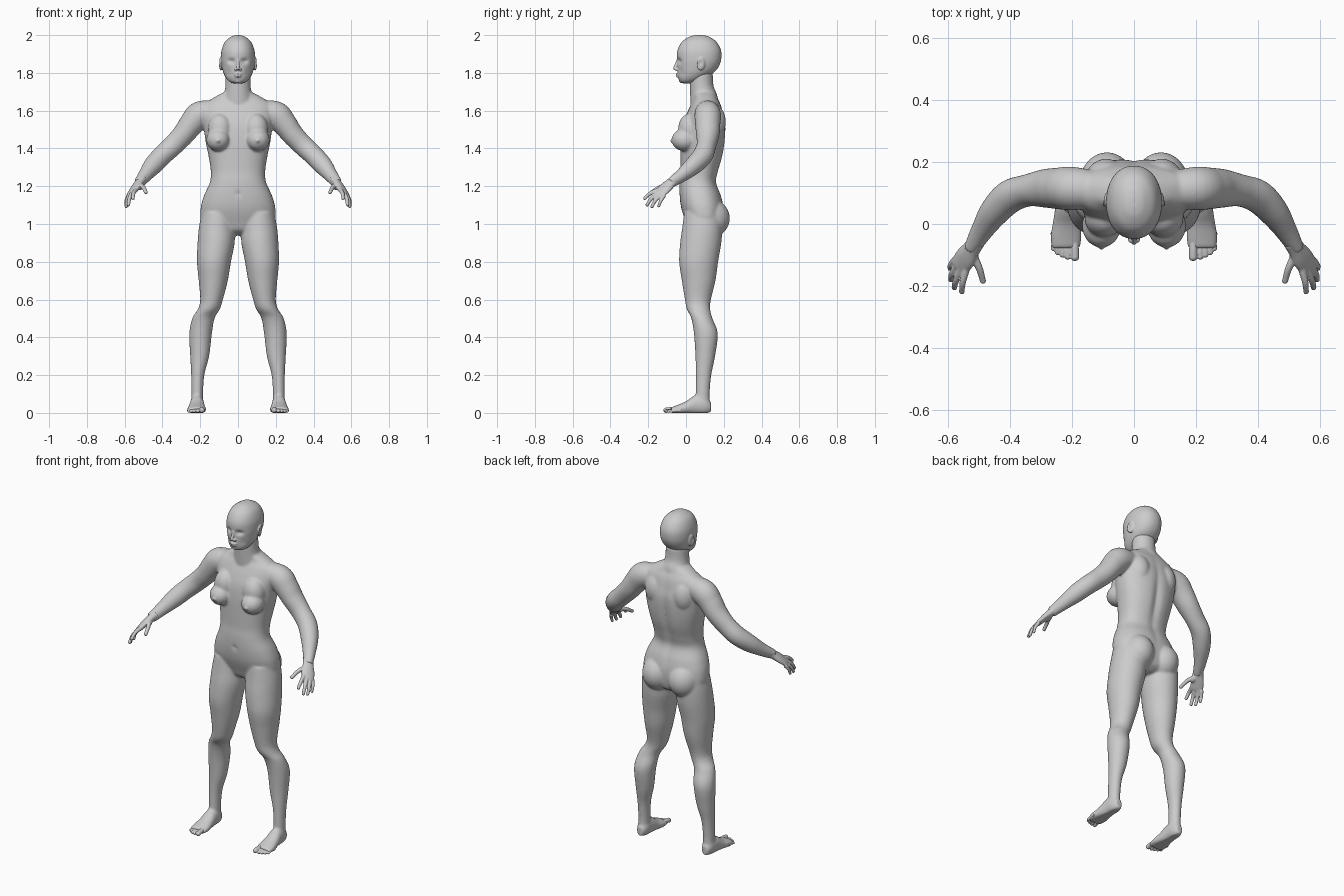
import bpy, bmesh, math
from mathutils import Vector, Matrix


def catmull(rows, sub=6):
    out = []
    for i in range(len(rows) - 1):
        a, b, c, d = (rows[max(0, min(len(rows) - 1, i + k))] for k in (-1, 0, 1, 2))
        for s in range(sub):
            t = s / sub
            out.append([0.5 * (2*q + (r - p)*t + (2*p - 5*q + 4*r - w)*t*t + (3*q - p - 3*r + w)*t**3)
                        for p, q, r, w in zip(a, b, c, d)])
    return out + [list(rows[-1])]


def loft(bm, rows, ref=(1, 0, 0), normal=None, power=2.0, seg=40):
    """Tube through rows of (x, y, z, radius along ref, radius across)."""
    rows = catmull(rows)
    pts = [Vector(r[:3]) for r in rows]
    rings, made = [], []
    for i, r in enumerate(rows):
        n = Vector(normal) if normal else pts[min(i + 1, len(pts) - 1)] - pts[max(i - 1, 0)]
        v = n.normalized().cross(Vector(ref)).normalized()
        u = v.cross(n.normalized()).normalized()
        ring = []
        for k in range(seg):
            c, s = math.cos(math.tau * k / seg), math.sin(math.tau * k / seg)
            c = math.copysign(abs(c) ** (2 / power), c)
            s = math.copysign(abs(s) ** (2 / power), s)
            ring.append(bm.verts.new(pts[i] + u * c * r[3] + v * s * r[4]))
        rings.append(ring)
        made += ring
    for a, b in zip(rings, rings[1:]):
        for k in range(seg):
            bm.faces.new((a[k], a[(k + 1) % seg], b[(k + 1) % seg], b[k]))
    bm.faces.new(rings[0][::-1])
    bm.faces.new(rings[-1])
    return made


def ball(bm, loc, size, rot=(0, 0, 0)):
    m = Matrix.Translation(loc)
    for ang, ax in zip(rot, 'XYZ'):
        m = m @ Matrix.Rotation(ang, 4, ax)
    m = m @ Matrix.Diagonal((*size, 1))
    return bmesh.ops.create_uvsphere(bm, u_segments=32, v_segments=20, radius=1, matrix=m)['verts']


def dent(verts, centre, radius, move):
    for v in verts:
        d = [(a - b) / r for a, b, r in zip(v.co, centre, radius)]
        v.co += Vector(move) * math.exp(-sum(q * q for q in d))


def mirror(bm):
    g = bmesh.ops.duplicate(bm, geom=bm.verts[:] + bm.edges[:] + bm.faces[:])['geom']
    for v in g:
        if isinstance(v, bmesh.types.BMVert):
            v.co.x *= -1


def finish(bm, name, voxel, smooth):
    bmesh.ops.recalc_face_normals(bm, faces=bm.faces[:])
    me = bpy.data.meshes.new(name)
    bm.to_mesh(me)
    bm.free()
    ob = bpy.data.objects.new(name, me)
    bpy.context.collection.objects.link(ob)
    m = ob.modifiers.new('blend', 'REMESH')
    m.mode, m.voxel_size, m.use_smooth_shade = 'VOXEL', voxel, True
    m = ob.modifiers.new('soften', 'SMOOTH')
    m.factor, m.iterations = 0.5, smooth
    return ob


# ---- body: legs, feet, arms, breasts and buttocks on one side
bm = bmesh.new()
loft(bm, [(.108, .09, 1.06, .085, .1), (.112, .086, .98, .095, .106), (.116, .078, .9, .098, .109),
          (.127, .067, .8, .09, .103), (.131, .067, .7, .077, .089), (.14, .063, .6, .06, .069),
          (.154, .066, .55, .058, .062), (.183, .084, .5, .059, .056), (.198, .105, .42, .06, .063),
          (.203, .102, .3, .05, .052), (.213, .093, .2, .035, .041), (.216, .088, .1, .031, .037),
          (.216, .088, .04, .032, .04)], normal=(0, 0, 1))
foot = loft(bm, [(.216, .132, .03, .02, .026), (.216, .1, .042, .034, .052), (.217, .05, .042, .038, .052),
                 (.218, 0, .026, .045, .036), (.219, -.04, .018, .051, .026),
                 (.22, -.078, .013, .046, .017)], normal=(0, 1, 0))
for v in foot:
    v.co.z = max(v.co.z, 0)
loft(bm, [(.12, .11, 1.595, .06, .06), (.2, .115, 1.578, .072, .07), (.245, .115, 1.532, .066, .067),
          (.288, .115, 1.475, .059, .062), (.345, .108, 1.415, .055, .052), (.402, .088, 1.362, .053, .054),
          (.45, .04, 1.31, .05, .048), (.49, -.02, 1.26, .038, .036), (.525, -.082, 1.216, .029, .025)],
     ref=(.6, 0, .8))
ball(bm, (.105, -.006, 1.445), (.063, .07, .06))
ball(bm, (.105, -.074, 1.44), (.01, .012, .01))
ball(bm, (.095, .02, 1.5), (.065, .062, .085))
ball(bm, (.087, .122, 1.03), (.092, .11, .105))
ball(bm, (.09, .135, 1.54), (.07, .076, .1))
mirror(bm)
# torso with a spine furrow, and neck
torso = loft(bm, [(0, .095, 1.70, .07, .06), (0, .105, 1.668, .13, .062), (0, .105, 1.63, .182, .08),
                  (0, .1, 1.58, .19, .098), (0, .096, 1.52, .182, .114), (0, .09, 1.44, .172, .117),
                  (0, .083, 1.36, .156, .112), (0, .071, 1.28, .144, .101), (0, .063, 1.22, .149, .098),
                  (0, .076, 1.15, .18, .11), (0, .088, 1.08, .198, .112), (0, .098, 1.01, .19, .098),
                  (0, .1, .965, .11, .08), (0, .1, .94, .04, .04)], normal=(0, 0, 1), power=2.3, seg=64)
dent(torso, (0, .2, 1.36), (.022, .06, .2), (0, -.014, 0))
dent(torso, (0, -.04, 1.16), (.01, .02, .012), (0, .008, 0))
loft(bm, [(0, .1, 1.61, .09, .075), (0, .094, 1.68, .076, .072), (0, .083, 1.73, .067, .063),
          (0, .08, 1.8, .066, .062)], normal=(0, 0, 1))
finish(bm, 'body', .006, 10)

# ---- toes
bm = bmesh.new()
for x, y, r in ((.191, -.106, .014), (.214, -.106, .0095), (.231, -.1, .009), (.247, -.092, .0085), (.26, -.08, .008)):
    loft(bm, [(x + .002, y + .055, r + .005, r, r), (x, y + .02, r + .004, r * .95, r * .9), (x, y, r, r, r)], seg=20)
    ball(bm, (x, y, r), (r, r, r))
mirror(bm)
finish(bm, 'toes', .003, 3)

# ---- hands
bm = bmesh.new()
across = (.042, .037, -.025)
loft(bm, [(.508, -.055, 1.237, .029, .026), (.524, -.08, 1.217, .03, .022), (.543, -.108, 1.192, .037, .019),
          (.563, -.136, 1.164, .036, .014), (.569, -.144, 1.156, .033, .01)], ref=across)
for base, mid, tip, r in (
        ((.542, -.145, 1.18), (.553, -.188, 1.163), (.556, -.218, 1.136), .0105),
        ((.558, -.143, 1.168), (.575, -.183, 1.136), (.58, -.205, 1.102), .0105),
        ((.571, -.132, 1.157), (.588, -.162, 1.125), (.591, -.18, 1.093), .01),
        ((.58, -.116, 1.15), (.593, -.134, 1.122), (.594, -.144, 1.096), .009),
        ((.523, -.095, 1.208), (.5, -.142, 1.192), (.488, -.183, 1.168), .0115)):
    loft(bm, [(*base, r * 1.2, r * 1.2), (*mid, r, r), (*tip, r * .85, r * .85)], ref=across, seg=20)
    ball(bm, tip, (r * .9,) * 3)
ball(bm, (.521, -.108, 1.2), (.02, .028, .018), (.5, 0, 0))
mirror(bm)
finish(bm, 'hands', .0035, 3)

# ---- head: eyes and ears on one side
bm = bmesh.new()
ball(bm, (.034, -.014, 1.861), (.015, .014, .0115))
ball(bm, (.013, -.05, 1.818), (.007, .011, .007))
loft(bm, [(.014, -.034, 1.874, .005, .004), (.034, -.029, 1.882, .007, .006), (.055, -.01, 1.876, .005, .004)],
     ref=(0, 0, 1), seg=16)
loft(bm, [(.02, -.024, 1.863, .002, .003), (.034, -.025, 1.871, .003, .004), (.05, -.012, 1.862, .002, .003)],
     ref=(0, 0, 1), seg=16)
ear = ball(bm, (.091, .08, 1.848), (.009, .024, .036), (-.15, 0, .35))
dent(ear, (.1, .074, 1.852), (.012, .012, .018), (-.008, 0, 0))
mirror(bm)
# skull with eye sockets
skull = loft(bm, [(0, .07, 2.0, .012, .016), (0, .07, 1.992, .036, .05), (0, .07, 1.966, .068, .09),
                  (0, .07, 1.92, .087, .115), (0, .069, 1.87, .09, .117), (0, .063, 1.83, .085, .108),
                  (0, .05, 1.80, .077, .095), (0, .03, 1.772, .063, .071), (0, .012, 1.752, .044, .043),
                  (0, .008, 1.744, .02, .02)], normal=(0, 0, 1), power=2.15, seg=96)
for s in (-1, 1):
    dent(skull, (s * .034, -.035, 1.862), (.019, .04, .013), (0, .014, 0))
    dent(skull, (s * .05, -.02, 1.803), (.018, .04, .02), (0, .005, 0))
# nose, lips and chin
loft(bm, [(0, -.041, 1.876, .007, .006), (0, -.049, 1.85, .007, .009), (0, -.057, 1.829, .009, .01),
          (0, -.054, 1.817, .009, .008)], normal=(0, 0, 1), seg=24)
ball(bm, (0, -.059, 1.824), (.009, .009, .008))
ball(bm, (0, -.043, 1.793), (.021, .011, .005))
ball(bm, (0, -.042, 1.782), (.018, .011, .0055))
ball(bm, (0, -.02, 1.759), (.022, .018, .013))
finish(bm, 'head', .0035, 4)
